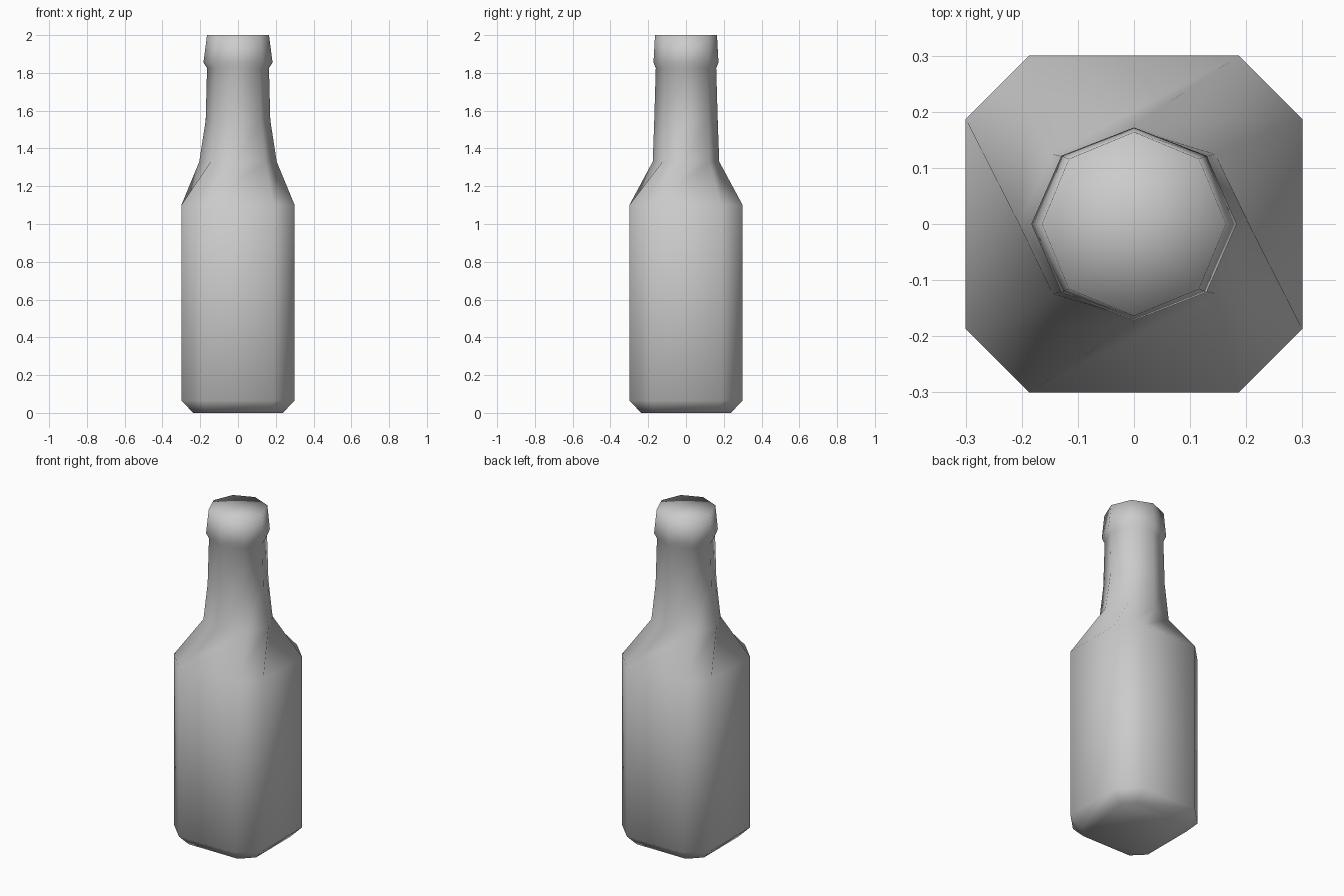
import bpy
import bmesh
from math import cos, sin, pi

cube = bpy.data.objects.get("Cube")
if cube:
    bpy.data.objects.remove(cube)


def chamfered_square(half, flat, z):
    """Square section with cut corners, starting just right of the +x+y diagonal."""
    x, y = half, flat
    ring = []
    for _ in range(4):
        ring += [(x, y, z), (y, x, z)] if x * y > 0 else [(-y, -x, z), (x, y, z)]
        x, y = -y, x
    return ring


def neck_octagon(rx, ry, z):
    """Octagon with corners on the axes, turned to follow the body corners."""
    return [(rx * cos(i * pi / 4), ry * sin(i * pi / 4), z) for i in range(1, 9)]


def body_ring(half, flat, z):
    corners = [(half, flat), (flat, half)]
    ring = []
    for _ in range(4):
        ring += [(x, y, z) for x, y in corners]
        corners = [(-y, x) for x, y in corners]
    return ring


# Sections from the base up to the lip
sections = [
    body_ring(0.237, 0.165, 0.0),
    body_ring(0.3, 0.187, 0.065),
    body_ring(0.3, 0.187, 1.1),
    neck_octagon(0.205, 0.176, 1.33),
    neck_octagon(0.171, 0.168, 1.55),
    neck_octagon(0.164, 0.16, 1.825),
    neck_octagon(0.183, 0.172, 1.855),
    neck_octagon(0.164, 0.164, 2.0),
]

# Skin the sections with a consistent diagonal
bm = bmesh.new()
rings = [[bm.verts.new(p) for p in section] for section in sections]
for low, high in zip(rings, rings[1:]):
    for i in range(8):
        j = (i + 1) % 8
        bm.faces.new((low[i], low[j], high[j]))
        bm.faces.new((low[i], high[j], high[i]))

# Base and closed top
bm.faces.new(reversed(rings[0]))
centre = bm.verts.new((0, 0, 2.0))
for i in range(8):
    bm.faces.new((rings[-1][i], rings[-1][(i + 1) % 8], centre))
for face in bm.faces:
    face.smooth = True

mesh = bpy.data.meshes.new("bottle")
bm.to_mesh(mesh)
bm.free()

# Plain grey finish
grey = bpy.data.materials.new("light_grey")
grey.use_nodes = True
colour = (0.6, 0.6, 0.6, 1.0)
grey.diffuse_color = colour
grey.node_tree.nodes["Principled BSDF"].inputs["Base Color"].default_value = colour
mesh.materials.append(grey)

bottle = bpy.data.objects.new("bottle", mesh)
bpy.context.collection.objects.link(bottle)
